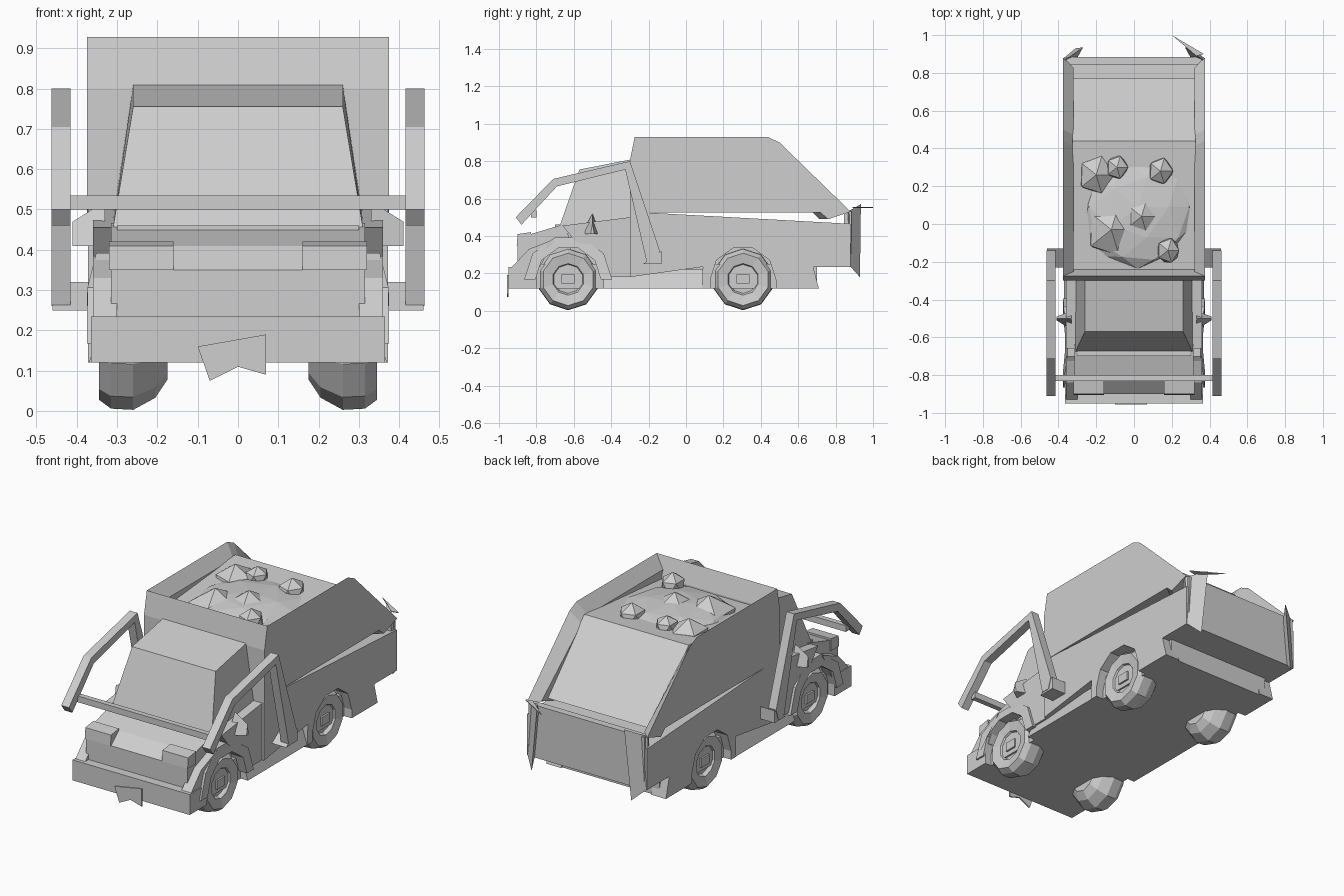
import bpy, bmesh, math, random

random.seed(4)
if "Cube" in bpy.data.objects:
    bpy.data.objects.remove(bpy.data.objects["Cube"], do_unlink=True)

grey = bpy.data.materials.new("plain_grey")
grey.use_nodes = True
grey.diffuse_color = (.62, .62, .62, 1)
grey.node_tree.nodes["Principled BSDF"].inputs["Base Color"].default_value = grey.diffuse_color

FRONT_AXLE, REAR_AXLE, HUB_HEIGHT = -.63, .305, .168
BODY_HALF, BED_HALF = .375, .32
SIDES = (("left", 1), ("right", -1))


def finish(name, bm):
    """Turn a bmesh into a flat-shaded grey object."""
    bmesh.ops.recalc_face_normals(bm, faces=bm.faces)
    mesh = bpy.data.meshes.new(name)
    bm.to_mesh(mesh)
    bm.free()
    mesh.materials.append(grey)
    obj = bpy.data.objects.new(name, mesh)
    bpy.context.collection.objects.link(obj)


def loft(name, *rings):
    """Join matching rings of points, in order, into a closed solid."""
    bm = bmesh.new()
    loops = [[bm.verts.new(point) for point in ring] for ring in rings]
    bm.faces.new(loops[0])
    bm.faces.new(loops[-1])
    for a, b in zip(loops, loops[1:]):
        for i in range(len(a)):
            bm.faces.new((a[i - 1], a[i], b[i], b[i - 1]))
    finish(name, bm)


def slice_at(x, profile):
    """Place a side profile of (y, z) points at the given x."""
    return [(x, y, z) for y, z in profile]


def prism(name, profile, x0, x1):
    """Extrude a side profile from x0 to x1."""
    loft(name, slice_at(x0, profile), slice_at(x1, profile))


def slab(name, half_width, profile):
    """Extrude a side profile evenly across the middle."""
    prism(name, profile, -half_width, half_width)


def rect(y0, y1, z0, z1):
    return [(y0, z0), (y1, z0), (y1, z1), (y0, z1)]


def arc(y, radius, start, end, count):
    """Points of an arc around a wheel, angles measured from the rear."""
    angles = [math.radians(start + (end - start) * i / (count - 1)) for i in range(count)]
    return [(y + radius * math.cos(a), HUB_HEIGHT + radius * math.sin(a)) for a in angles]


def rock(name, x, y, z, radius, subdivisions=1, scale=(1, 1.1, 1)):
    """Slightly uneven boulder."""
    bm = bmesh.new()
    bmesh.ops.create_icosphere(bm, subdivisions=subdivisions, radius=radius)
    for v in bm.verts:
        v.co *= random.uniform(.93, 1)
    bmesh.ops.scale(bm, verts=bm.verts, vec=scale)
    bmesh.ops.translate(bm, verts=bm.verts, vec=(x, y, z))
    finish(name, bm)


# Chassis, bumper and the bent plate below it
slab("chassis", .325, rect(-.85, .7, .12, .25))
bumper = rect(-.95, -.8, .12, .235)
slab("bumper", .365, bumper)
plate = [(-.1, .16), (.07, .19), (.07, .09), (0, .11), (-.07, .075)]
loft("bumper_plate", *[[(x, y, z) for x, z in plate] for y in (-.956, -.948)])

# Hood with an upright grille and a sloping brow
slab("hood", .315, [(-.9, .235), (-.9, .35), (-.83, .41), (-.64, .467), (-.6, .235)])

# Cab: lower block and tapered windscreen section
slab("cab_lower", .36, [(-.66, .455), (-.3, .5), (-.3, .18), (-.41, .18), (-.5, .3), (-.6, .38)])
slab("cab_floor", .3, rect(-.7, -.3, .2, .46))
cab = [(-.675, .455), (-.29, .48), (-.29, .81), (-.57, .755)]
loft("cab_upper", *[[(s * (.31 if z < .5 else .26), y, z) for y, z in cab] for s in (-1, 1)])

# Lower body with rear wheel arches
deck = [(-.3, .18), (-.3, .53), (.88, .465), (.88, .235), (.68, .235)]
slab("body_core", .29, deck)
slab("tailgate", .36, rect(.845, .885, .235, .53))
arch = arc(REAR_AXLE, .175, 0, 180, 6)
skirt = deck + [(.71, .12), (.48, .12)] + arch + [(.13, .12), (.085, .12), (.09, .235)]

# Hopper: front wall, bed with sloped rear panel, chamfered side walls
slab("hopper_front_wall", BODY_HALF, [(-.3, .51), (-.3, .8), (-.275, .928), (-.24, .82), (-.24, .525)])
slab("hopper_bed", BED_HALF + .005, [(-.25, .525), (-.25, .81), (.44, .87), (.77, .525)])
wall = [(-.3, .525), (-.3, .8), (-.275, .928), (.44, .928), (.5, .9), (.88, .53), (.76, .49), (.72, .525)]
wall_inner = [(y * .94, z - .07 if z > .7 else z) for y, z in wall]

# Load: a low mound with loose rocks
rock("mound", .02, .09, .81, .33, 2, (.95, 1, .23))
rocks = [(-.2, .26, .11), (-.09, .3, .065), (.14, .28, .075), (-.12, -.03, .15), (.04, .04, .095), (.18, -.14, .07)]
for x, y, radius in rocks:
    rock("loose_rock", x, y, .925 - radius, radius)

# Paired parts
tyre = [(.175, .09), (.205, .135), (.26, .165), (.315, .162), (.345, .14), (.335, .085), (.315, .075)]
fender = arc(FRONT_AXLE, .235, 0, 180, 6) + arc(FRONT_AXLE, .175, 180, 0, 6)
arm = [(-.91, .5), (-.71, .705), (-.3, .8), (-.14, .32), (-.16, .26), (-.21, .26),
       (-.325, .755), (-.69, .665), (-.88, .46)]
for side, s in SIDES:
    for axle, y in (("front", FRONT_AXLE), ("rear", REAR_AXLE)):
        # Ten-sided tyre with a bulging tread, dished rim and square hub
        loft(axle + "_wheel_" + side, *[slice_at(s * x, arc(y, r, 90, 414, 10)) for x, r in tyre])
        prism(axle + "_hub_" + side, rect(y - .035, y + .035, .145, .195), .3 * s, .335 * s)
    prism("body_side_" + side, skirt, .28 * s, .372 * s)
    loft("hopper_wall_" + side, slice_at(BODY_HALF * s, wall), slice_at(BED_HALF * s, wall_inner))
    # Sloping sill between the wheels
    sill = [(.3, .12), (.37, .12), (.335, .22), (.3, .22)]
    loft("sill_" + side, *[[(s * x, y, z) for x, z in sill] for y in (-.44, .1)])
    # Fender leans inward along its upper edge
    loft("front_fender_" + side, slice_at(.29 * s, fender),
         [(s * (BODY_HALF - max(0, z - .3) / 4), y, z) for y, z in fender])
    # Shoulder from the bumper up to the fender
    loft("front_shoulder_" + side, slice_at(.3 * s, [(-.93, .235), (-.84, .33), (-.7, .385), (-.78, .235)]),
         slice_at(.36 * s, [(-.93, .235), (-.84, .33), (-.7, .385), (-.78, .235)]))
    # Headlight block at the hood corner
    prism("headlight_" + side, [(-.905, .35), (-.9, .41), (-.83, .42), (-.83, .35)], .16 * s, .32 * s)
    # Pointed mirror
    loft("mirror_" + side, slice_at(.33 * s, [(-.56, .41), (-.5, .52), (-.46, .41)]),
         slice_at(.41 * s, [(-.51, .41), (-.5, .47), (-.49, .41)]))
    # Loader arm and its pivot foot
    prism("loader_arm_" + side, arm, .415 * s, .463 * s)
    foot = [(-.23, .25), (-.13, .25), (-.13, .32)]
    prism("arm_foot_" + side, foot, .36 * s, .46 * s)
    # Folded flap at the rear corner
    loft("rear_flap_" + side, [(.37 * s, .865, .53), (.3 * s, .88, .5), (.27 * s, .935, .57)],
         [(.37 * s, .88, .235), (.32 * s, .89, .235), (.31 * s, .93, .18)])

# Flat point on the left rear flap
point = [(.2, 1), (.33, .89), (.37, .9)]
loft("rear_flap_point", *[[(x, y, z) for x, y in point] for z in (.55, .555)])

# Bar joining the two arms
slab("arm_crossbar", .435, rect(-.83, -.8, .5, .535))
